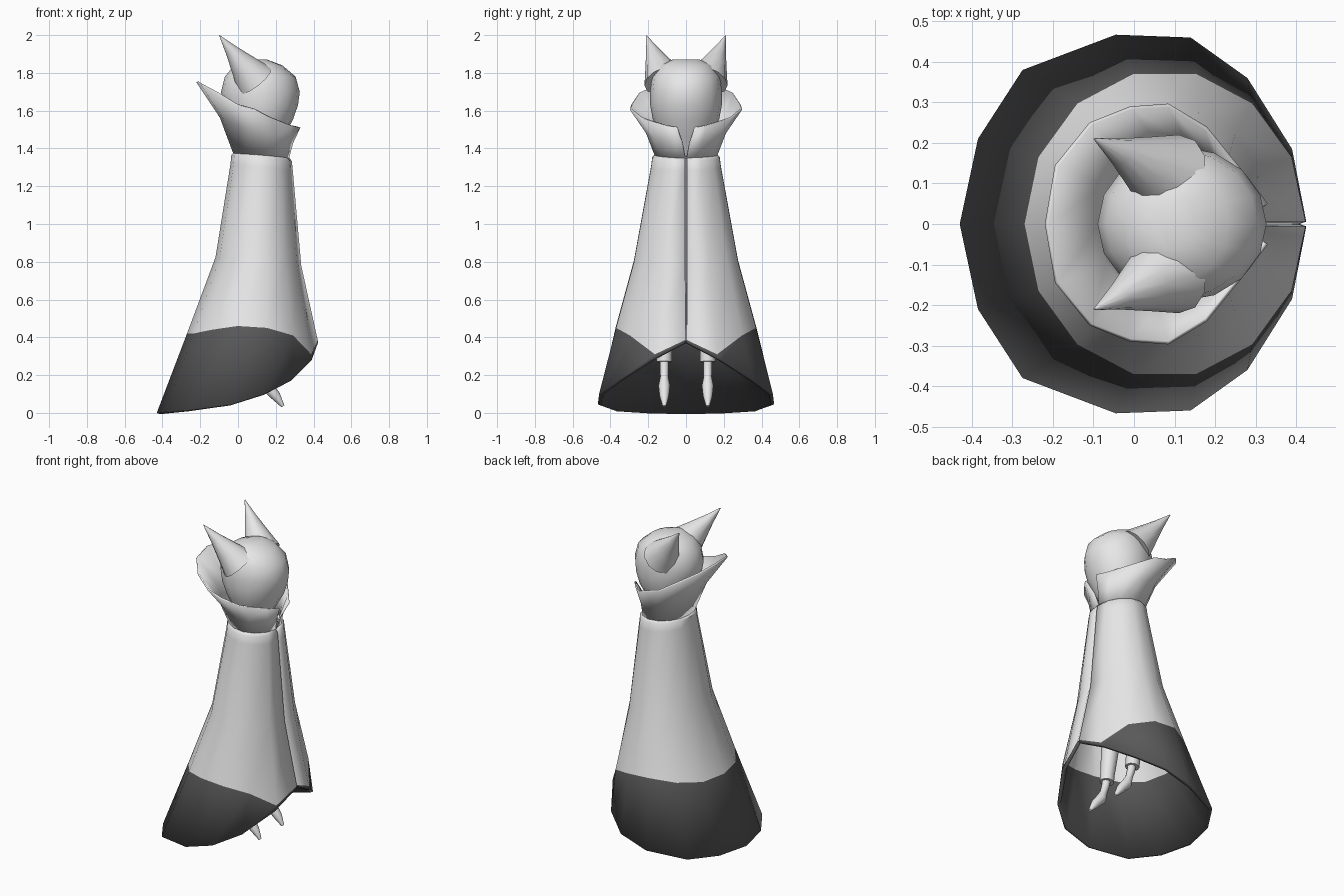
import bpy, bmesh, math
from mathutils import Vector

if "Cube" in bpy.data.objects:
    bpy.data.objects.remove(bpy.data.objects["Cube"])


def material(name, v):
    m = bpy.data.materials.new(name)
    m.diffuse_color = (v, v, v, 1)
    m.use_nodes = True
    m.node_tree.nodes["Principled BSDF"].inputs["Base Color"].default_value = m.diffuse_color
    return m


LIGHT = material("light_grey", 0.8)
DARK = material("dark_grey", 0.1)


def make_object(name, rows, closed=False, caps=False, thickness=0, mats=(LIGHT,), dark_rows=0, angle=40):
    """Loft a surface through rows of points, listed bottom to top."""
    bm = bmesh.new()
    vs = [[bm.verts.new(p) for p in row] for row in rows]
    n = len(rows[0])
    for r in range(len(rows) - 1):
        for c in range(n if closed else n - 1):
            d = (c + 1) % n
            f = bm.faces.new((vs[r][c], vs[r][d], vs[r + 1][d], vs[r + 1][c]))
            f.material_index = 1 if r < dark_rows else 0
    if caps:
        bm.faces.new(vs[0][::-1])
        bm.faces.new(vs[-1])
        bmesh.ops.recalc_face_normals(bm, faces=bm.faces)
    me = bpy.data.meshes.new(name)
    bm.to_mesh(me)
    bm.free()
    for m in mats:
        me.materials.append(m)
    ob = bpy.data.objects.new(name, me)
    bpy.context.collection.objects.link(ob)
    bpy.ops.object.select_all(action='DESELECT')
    ob.select_set(True)
    bpy.context.view_layer.objects.active = ob
    bpy.ops.object.shade_smooth_by_angle(angle=math.radians(angle))
    if thickness:
        s = ob.modifiers.new("thickness", 'SOLIDIFY')
        s.thickness = thickness
        s.offset = -1
    return ob


def both_sides(half):
    """Half row runs from the back centre to the front slit; mirror it to a full row."""
    return half[::-1] + [(x, -y, z) for x, y, z in half[1:]]


def half_ellipse(cx, rx, ry, z, gap=0.006):
    """Eight points from back to front; z is a function of (x, index)."""
    pts = []
    for k in range(8):
        a = math.pi * (1 - k / 7)
        x = cx + rx * math.cos(a)
        y = 0 if k == 0 else gap if k == 7 else ry * math.sin(a)
        pts.append((x, y, z(x, k)))
    return pts


def tilted(z0):
    return lambda x, k: z0 - 0.1 * (x - 0.125)


def tube(name, path, radii, sides=10):
    """Round tube with a changing radius along a path."""
    path = [Vector(p) for p in path]
    rows = []
    for i, p in enumerate(path):
        t = (path[min(i + 1, len(path) - 1)] - path[max(i - 1, 0)]).normalized()
        u = t.cross(Vector((0, 1, 0))).normalized()
        v = t.cross(u)
        rows.append([p + radii[i] * (u * math.cos(a) + v * math.sin(a))
                     for a in (2 * math.pi * k / sides for k in range(sides))])
    return make_object(name, rows, closed=True, caps=True, angle=50)


# Cloak: sloping hem, dark border, tapering body, rounded shoulder lip, slit in front
hem = [(-0.43, 0, 0.0), (-0.385, 0.21, 0.005), (-0.275, 0.38, 0.015), (-0.045, 0.467, 0.045),
       (0.14, 0.46, 0.10), (0.28, 0.36, 0.17), (0.39, 0.185, 0.28), (0.425, 0.006, 0.375)]
border_z = [0.42, 0.42, 0.44, 0.46, 0.45, 0.41, 0.31, 0.385]
cloak_rows = [
    hem,
    half_ellipse(0.076, 0.346, 0.38, lambda x, k: border_z[k]),
    half_ellipse(0.108, 0.227, 0.283, tilted(0.80)),
    half_ellipse(0.125, 0.165, 0.19, tilted(1.30)),
    half_ellipse(0.125, 0.160, 0.183, tilted(1.35)),
    half_ellipse(0.125, 0.135, 0.160, tilted(1.375)),
]
make_object("cloak", [both_sides(r) for r in cloak_rows], thickness=0.02,
            mats=(LIGHT, DARK), dark_rows=1)

# Collar: flared, high at the back, split in front
rim = [(-0.22, 0, 1.75), (-0.195, 0.145, 1.735), (-0.11, 0.25, 1.69), (-0.01, 0.29, 1.63),
       (0.085, 0.297, 1.605), (0.18, 0.24, 1.56), (0.285, 0.11, 1.52), (0.33, 0.05, 1.51)]
base = half_ellipse(0.122, 0.148, 0.168, tilted(1.36), gap=0.004)


def between(s, t):
    """Collar row part way up: s outward, t upward."""
    return [(a[0] + s * (b[0] - a[0]), a[1] + s * (b[1] - a[1]), a[2] + t * (b[2] - a[2]))
            for a, b in zip(base, rim)]


make_object("collar", [both_sides(r) for r in (base, between(0.36, 0.5), rim)],
            thickness=0.01)

# Head: stacked ovals (height, back, front, half width)
head_profile = [(1.36, 0.04, 0.19, 0.08), (1.46, 0.0, 0.24, 0.13), (1.55, -0.04, 0.29, 0.175),
                (1.63, -0.075, 0.318, 0.19), (1.70, -0.09, 0.327, 0.19), (1.78, -0.07, 0.305, 0.18),
                (1.84, -0.02, 0.235, 0.14), (1.872, 0.06, 0.15, 0.07)]
head_rows = []
for z, x0, x1, ry in head_profile:
    head_rows.append([((x0 + x1) / 2 + (x1 - x0) / 2 * math.cos(a), ry * math.sin(a), z)
                      for a in (2 * math.pi * k / 16 for k in range(16))])
make_object("head", head_rows, closed=True, caps=True, angle=60)

for side, s in (("left", 1), ("right", -1)):
    # Pointed ears swept backward
    foot, tip = Vector((0.09, 0.115 * s, 1.76)), Vector((-0.098, 0.21 * s, 1.998))
    tube(side + "_ear", [foot.lerp(tip, t) for t in (0, 0.33, 0.67, 1)],
         [0.11, 0.072, 0.034, 0.002], sides=12)
    # Leg with a wide trouser cuff
    y = 0.115 * s
    tube(side + "_trouser", [(0.06, y, 0.75), (0.085, y, 0.5), (0.105, y, 0.32), (0.11, y, 0.27)],
         [0.06, 0.052, 0.042, 0.042])
    # Slim ankle and pointed foot
    tube(side + "_foot", [(0.105, y, 0.32), (0.12, y, 0.24), (0.135, y, 0.19), (0.155, y, 0.14),
                          (0.20, y, 0.09), (0.238, y, 0.035)],
         [0.024, 0.024, 0.022, 0.032, 0.026, 0.009])
